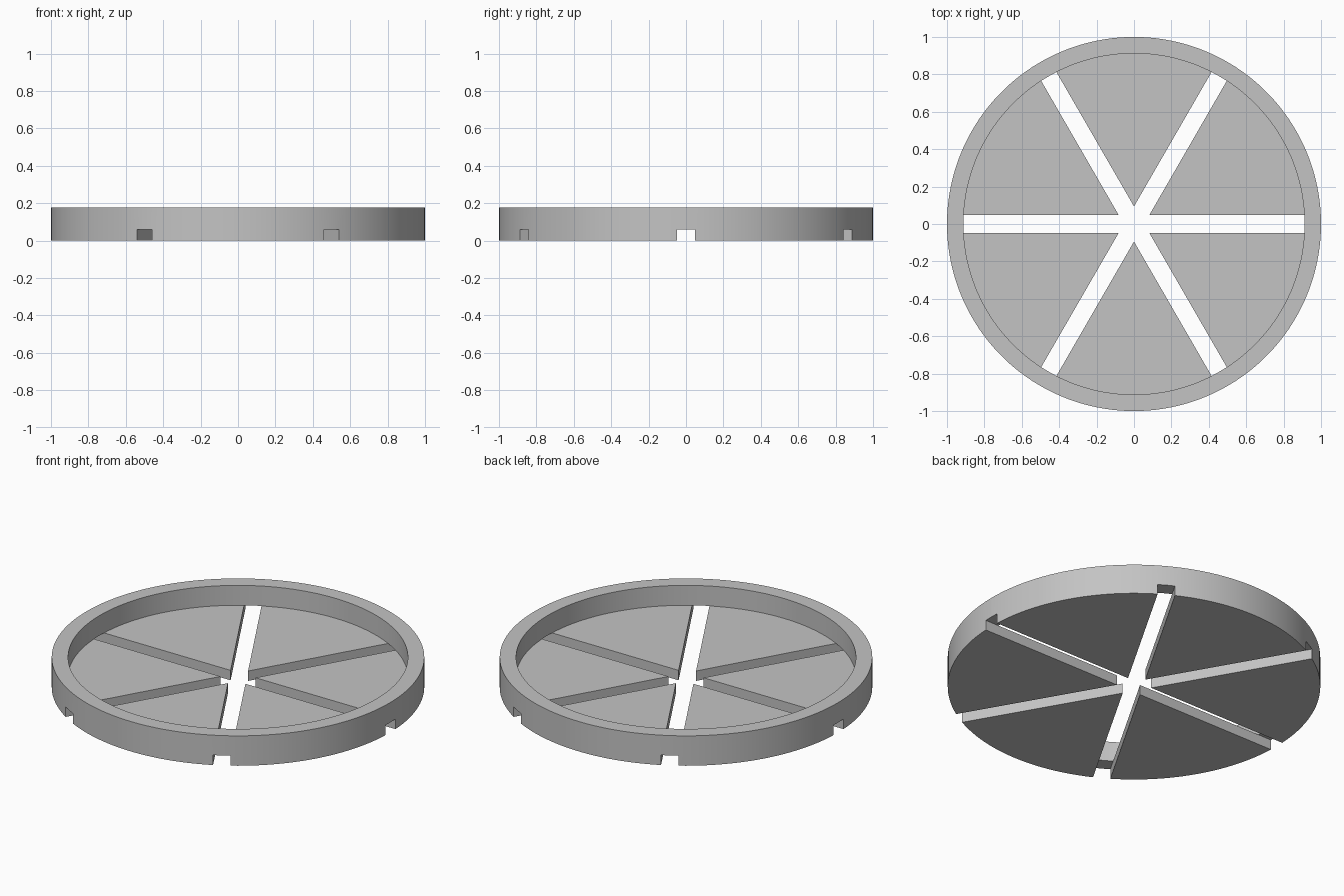
import bpy, bmesh
from math import radians, asin, cos, sin, pi

cube = bpy.data.objects.get("Cube")
if cube:
    bpy.data.objects.remove(cube, do_unlink=True)

OUTER, INNER = 1.0, 0.912      # rim radii
HEIGHT, FLOOR = 0.177, 0.059   # rim height, floor thickness
HALF_SLOT = 0.047
SECTORS, STEPS = 6, 24
PITCH = 2 * pi / SECTORS

grey = bpy.data.materials.new("light grey")
grey.use_nodes = True
colour = (0.55, 0.55, 0.55, 1)
grey.diffuse_color = colour
grey.node_tree.nodes["Principled BSDF"].inputs["Base Color"].default_value = colour

bm = bmesh.new()
cache = {}


def vert(radius, angle, z):
    """Shared vertex at a polar position."""
    key = (round(radius, 5), round(angle % (2 * pi), 5), z)
    if key not in cache:
        cache[key] = bm.verts.new((radius * cos(angle), radius * sin(angle), z))
    return cache[key]


def arc(radius, k):
    """Angles along one sector, between the edges of its two slots."""
    edge = asin(HALF_SLOT / radius)
    return [k * PITCH + edge + (PITCH - 2 * edge) * j / STEPS for j in range(STEPS + 1)]


def face(*verts):
    bm.faces.new(verts)


for k in range(SECTORS):
    mid = k * PITCH
    out_arc, in_arc = arc(OUTER, k), arc(INNER, k)
    # Angles round the rim: half a slot, the sector, half a slot
    outs = [mid] + out_arc + [mid + PITCH]
    ins = [mid] + in_arc + [mid + PITCH]

    # Rim, bridging over the slots
    for j in range(len(outs) - 1):
        a, b, c, d = outs[j], outs[j + 1], ins[j], ins[j + 1]
        face(vert(OUTER, a, HEIGHT), vert(OUTER, b, HEIGHT),
             vert(INNER, d, HEIGHT), vert(INNER, c, HEIGHT))
        for r, p, q in ((OUTER, a, b), (INNER, c, d)):
            face(vert(r, p, FLOOR), vert(r, q, FLOOR),
                 vert(r, q, HEIGHT), vert(r, p, HEIGHT))
        if j in (0, len(outs) - 2):
            face(vert(OUTER, a, FLOOR), vert(OUTER, b, FLOOR),
                 vert(INNER, d, FLOOR), vert(INNER, c, FLOOR))
        else:
            face(vert(OUTER, a, 0), vert(OUTER, b, 0),
                 vert(OUTER, b, FLOOR), vert(OUTER, a, FLOOR))

    # Wedge-shaped floor panel and its slot walls
    tip_low, tip_high = (vert(HALF_SLOT / sin(PITCH / 2), mid + PITCH / 2, z)
                         for z in (0, FLOOR))
    face(tip_high, *[vert(INNER, a, FLOOR) for a in in_arc])
    face(tip_low, *[vert(OUTER, a, 0) for a in out_arc])
    for end in (0, -1):
        face(tip_low, vert(OUTER, out_arc[end], 0), vert(OUTER, out_arc[end], FLOOR),
             vert(INNER, in_arc[end], FLOOR), tip_high)

bmesh.ops.recalc_face_normals(bm, faces=bm.faces)
mesh = bpy.data.meshes.new("slotted_dish")
bm.to_mesh(mesh)
bm.free()
mesh.materials.append(grey)
dish = bpy.data.objects.new("slotted_dish", mesh)
bpy.context.collection.objects.link(dish)

bpy.ops.object.select_all(action='DESELECT')
dish.select_set(True)
bpy.context.view_layer.objects.active = dish
bpy.ops.object.shade_smooth_by_angle(angle=radians(30))
